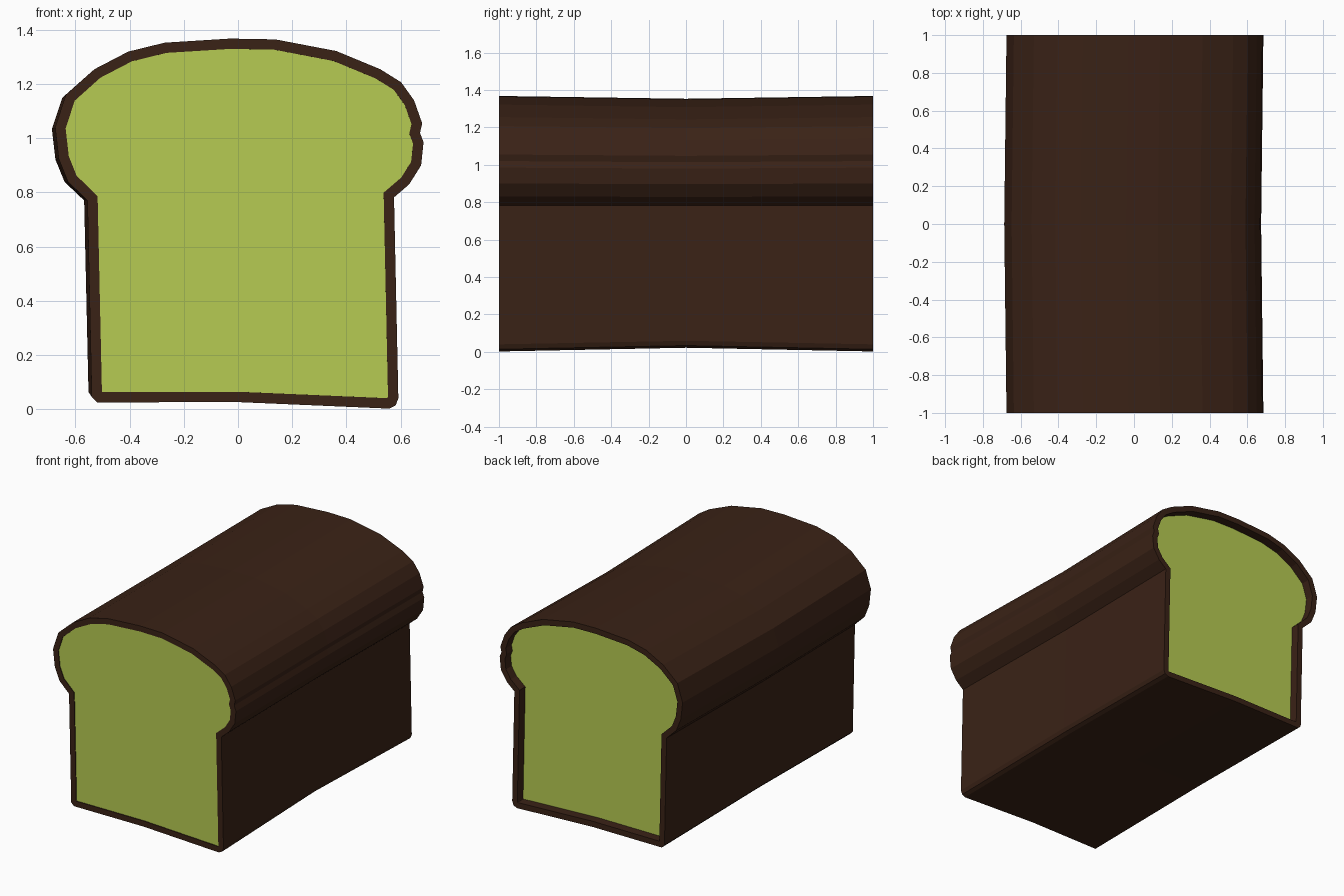
import bpy, bmesh
from mathutils import Vector

if "Cube" in bpy.data.objects:
    bpy.data.objects.remove(bpy.data.objects["Cube"])

# Slice outline (x, z), clockwise seen from the front, starting at bottom left
OUTLINE = [Vector(p) for p in [
    (-0.52, 0.025), (-0.54, 0.045), (-0.556, 0.77), (-0.628, 0.84), (-0.662, 0.925),
    (-0.675, 1.04), (-0.636, 1.16), (-0.53, 1.255), (-0.405, 1.32), (-0.27, 1.353),
    (-0.03, 1.368), (0.138, 1.365), (0.363, 1.322), (0.525, 1.255), (0.602, 1.207),
    (0.65, 1.14), (0.68, 1.055), (0.672, 1.02), (0.685, 0.985), (0.676, 0.9),
    (0.632, 0.83), (0.576, 0.782), (0.592, 0.04), (0.582, 0.014), (0.558, 0.002),
    (0.0, 0.026)]]


def inset(points, d):
    """Move every edge inward by d and return the mitred corners."""
    out = []
    for i, p in enumerate(points):
        a = (p - points[i - 1]).normalized()
        b = (points[(i + 1) % len(points)] - p).normalized()
        na, nb = Vector((a.y, -a.x)), Vector((b.y, -b.x))
        out.append(p + (na + nb) * d / (1 + na.dot(nb)))
    return out


def section(bm, points, y):
    """One slice; the loaf sags slightly towards its middle."""
    w = max(0.0, 1 - abs(y))
    return [bm.verts.new((p.x - 0.012 * w, y, p.y + w * (0.02 - 0.0256 * p.y)))
            for p in points]


def bridge(bm, r, s):
    for i in range(len(r)):
        bm.faces.new((r[i - 1], r[i], s[i], s[i - 1]))


def finish(bm, name, color):
    bmesh.ops.recalc_face_normals(bm, faces=bm.faces)
    mesh = bpy.data.meshes.new(name)
    bm.to_mesh(mesh)
    bm.free()
    mat = bpy.data.materials.new(name)
    mat.diffuse_color = color
    mat.use_nodes = True
    mat.node_tree.nodes["Principled BSDF"].inputs["Base Color"].default_value = mat.diffuse_color
    mesh.materials.append(mat)
    bpy.context.collection.objects.link(bpy.data.objects.new(name, mesh))


# Crust: hollow tube with a rim at both ends
bm = bmesh.new()
stations = (-1, 0, 1)
rings = [section(bm, OUTLINE, y) for y in stations]
inner = inset(OUTLINE, 0.038)
rings += [section(bm, inner, y) for y in reversed(stations)]
for i in range(len(rings)):
    bridge(bm, rings[i - 1], rings[i])
finish(bm, "crust", (0.042, 0.016, 0.008, 1))

# Crumb: filling, nearly flush at the front and recessed at the back
bm = bmesh.new()
core = inset(OUTLINE, 0.034)
rings = [section(bm, core, y) for y in (-0.995, 0, 0.94)]
for r, s in zip(rings, rings[1:]):
    bridge(bm, r, s)
bm.faces.new(rings[0])
bm.faces.new(rings[-1])
finish(bm, "crumb", (0.47, 0.6, 0.085, 1))
